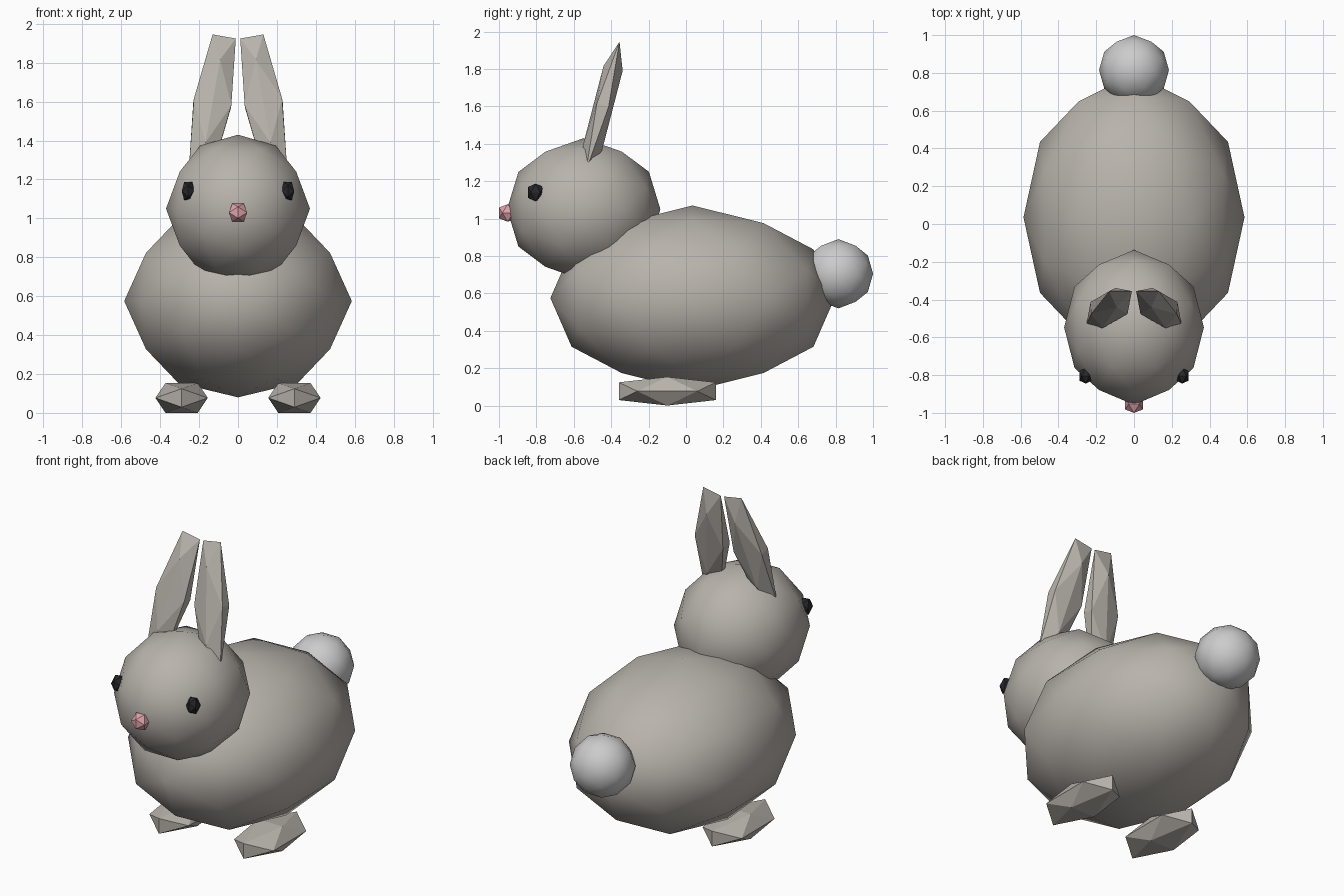
import bpy, bmesh
from math import sqrt
from mathutils import Vector, Euler

if "Cube" in bpy.data.objects:
    bpy.data.objects.remove(bpy.data.objects["Cube"])

PHI = (1 + sqrt(5)) / 2


def material(name, rgb):
    m = bpy.data.materials.new(name)
    m.diffuse_color = (*rgb, 1)
    m.use_nodes = True
    m.node_tree.nodes["Principled BSDF"].inputs["Base Color"].default_value = m.diffuse_color
    return m


fur = material("fur", (0.48, 0.45, 0.41))
white = material("white_fur", (0.88, 0.88, 0.85))
pink = material("pink", (0.72, 0.36, 0.40))
dark = material("dark", (0.02, 0.02, 0.025))


def ball(name, centre, radii, mat, fine=False, rot=(0, 0, 0)):
    """Axis-aligned icosahedron; fine = split once and smooth shaded."""
    bm = bmesh.new()
    for a in (-1, 1):
        for b in (-PHI, PHI):
            for co in ((b, a, 0), (0, b, a), (a, 0, b)):
                bm.verts.new(Vector(co).normalized())
    bmesh.ops.convex_hull(bm, input=bm.verts[:])
    if fine:
        bmesh.ops.subdivide_edges(bm, edges=bm.edges[:], cuts=1, use_grid_fill=True)
        for v in bm.verts:
            v.co.normalize()
    turn = Euler(rot).to_matrix()
    for v in bm.verts:
        v.co = turn @ (v.co * Vector(radii))
    bmesh.ops.recalc_face_normals(bm, faces=bm.faces[:])
    for f in bm.faces:
        f.smooth = fine
    mesh = bpy.data.meshes.new(name)
    bm.to_mesh(mesh)
    bm.free()
    mesh.materials.append(mat)
    ob = bpy.data.objects.new(name, mesh)
    ob.location = centre
    bpy.context.collection.objects.link(ob)
    return ob


# Smooth body, head and tail
ball("body", (0, 0.035, 0.575), (0.585, 0.76, 0.495), fur, True)
ball("head", (0, -0.547, 1.05), (0.37, 0.41, 0.38), fur, True)
ball("tail", (0, 0.815, 0.705), (0.185, 0.185, 0.185), white, True)

# Faceted nose
ball("nose", (0, -0.953, 1.03), (0.055, 0.055, 0.055), pink)

# Paired faceted parts
for side, s in (("right", 1), ("left", -1)):
    ball(side + "_ear", (0.132 * s, -0.445, 1.59), (0.115, 0.062, 0.425), fur,
         rot=(-0.25, -0.175 * s, 0))
    ball(side + "_eye", (0.256 * s, -0.804, 1.14), (0.039, 0.048, 0.055), dark)
    ball(side + "_foot", (0.29 * s, -0.1, 0.077), (0.158, 0.305, 0.09), fur)
